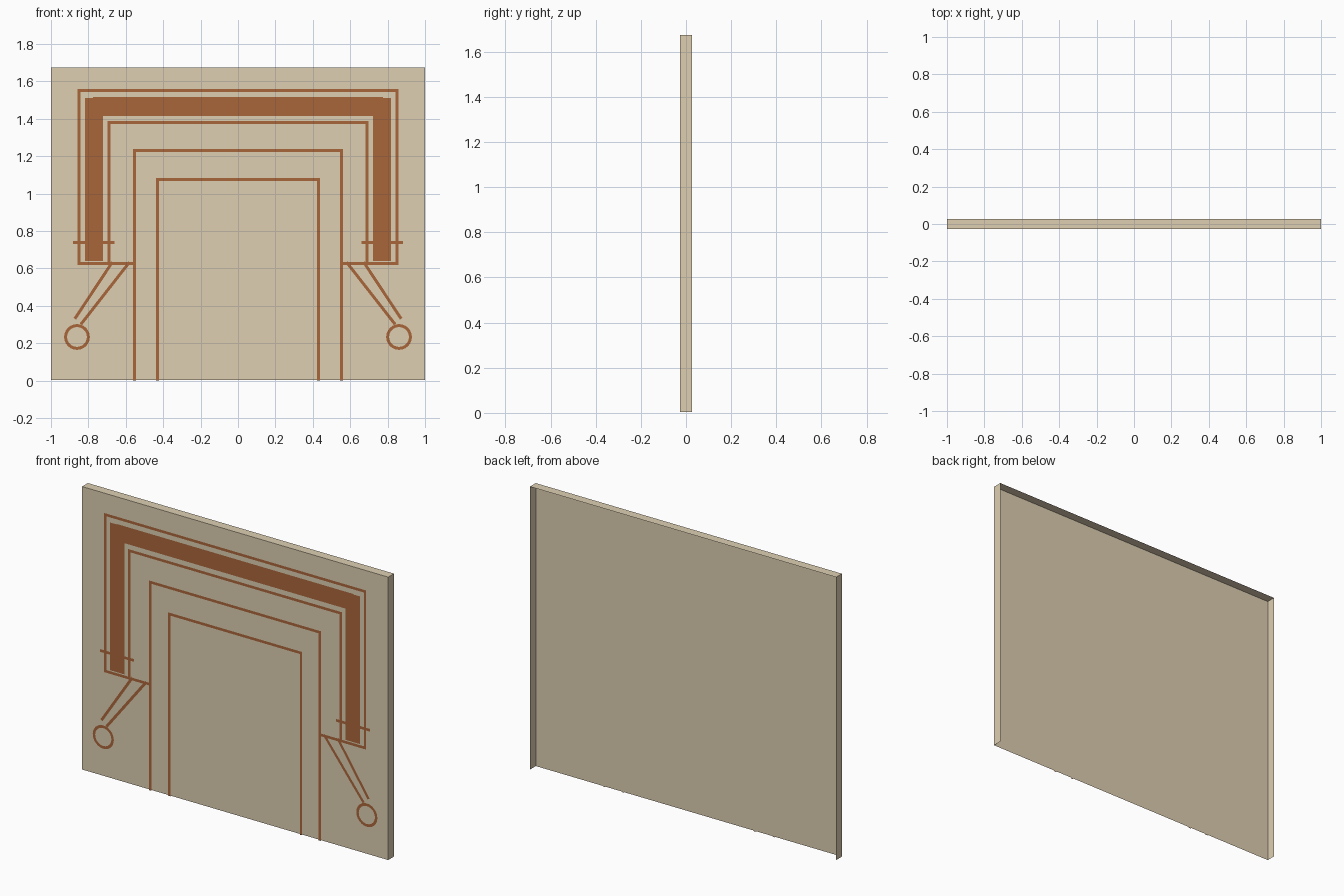
import bpy, bmesh, math
from mathutils import Vector

if "Cube" in bpy.data.objects:
    bpy.data.objects.remove(bpy.data.objects["Cube"])

PANEL_Y, LINE_Y, BACK_Y = -0.0265, -0.0275, 0.0275
BASE, TOP = 0.004, 1.675       # panel height range
W = 0.016                      # line width


def material(name, rgb):
    m = bpy.data.materials.new(name)
    m.diffuse_color = (*rgb, 1)
    m.use_nodes = True
    m.node_tree.nodes["Principled BSDF"].inputs["Base Color"].default_value = m.diffuse_color
    return m


tan = material("tan_plaster", (0.730, 0.624, 0.445))
brown = material("rust_brown", (0.402, 0.133, 0.044))


def face(bm, pts):
    bm.faces.new([bm.verts.new(p) for p in pts])


def stroke(bm, p, q, w=W, cap=W / 2):
    """Flat strip on the front of the panel from p to q (x, z), facing -y."""
    p, q = Vector(p), Vector(q)
    d = (q - p).normalized()
    n = Vector((-d.y, d.x)) * w / 2
    p, q = p - d * cap, q + d * cap
    face(bm, [(v.x, LINE_Y, v.y) for v in (p - n, q - n, q + n, p + n)])


def finish(name, bm, mat):
    me = bpy.data.meshes.new(name)
    bm.to_mesh(me)
    bm.free()
    me.materials.append(mat)
    ob = bpy.data.objects.new(name, me)
    bpy.context.collection.objects.link(ob)
    return ob


def lines(name, segments, **kw):
    bm = bmesh.new()
    for p, q in segments:
        stroke(bm, p, q, **kw)
    return finish(name, bm, brown)


def arch(name, x, top, bottom):
    lines(name, [((-x, bottom), (-x, top)), ((-x, top), (x, top)), ((x, top), (x, bottom))])


# hollow panel: front sheet, two sides and top, open at the back and bottom
bm = bmesh.new()
face(bm, [(-1, PANEL_Y, BASE), (1, PANEL_Y, BASE), (1, PANEL_Y, TOP), (-1, PANEL_Y, TOP)])
face(bm, [(1, PANEL_Y, BASE), (1, BACK_Y, BASE), (1, BACK_Y, TOP), (1, PANEL_Y, TOP)])
face(bm, [(-1, BACK_Y, BASE), (-1, PANEL_Y, BASE), (-1, PANEL_Y, TOP), (-1, BACK_Y, TOP)])
face(bm, [(-1, PANEL_Y, TOP), (1, PANEL_Y, TOP), (1, BACK_Y, TOP), (-1, BACK_Y, TOP)])
bmesh.ops.remove_doubles(bm, verts=bm.verts, dist=1e-5)
finish("panel", bm, tan)

# nested square arches
arch("outer_frame", 0.849, 1.550, 0.626)
arch("inner_frame", 0.691, 1.379, 0.626)
arch("opening_outer", 0.553, 1.230, 0.008)
arch("opening_inner", 0.431, 1.075, 0.008)

# solid band between the frames
lines("band_top", [((-0.775, 1.465), (0.775, 1.465))], w=0.1, cap=0)

for s, side in ((-1, "left"), (1, "right")):
    lines("band_" + side, [((s * 0.77, 0.640), (s * 0.77, 1.512))], w=0.096, cap=0)
    lines("foot_line_" + side, [((s * 0.849, 0.626), (s * 0.553, 0.626))])
    lines("cross_tick_" + side, [((s * 0.874, 0.739), (s * 0.668, 0.739))])
    # slanted arm with a ring at its end
    lines("arm_" + side, [((s * 0.676, 0.627), (s * 0.868, 0.337)),
                          ((s * 0.585, 0.627), (s * 0.835, 0.307))])
    bm = bmesh.new()
    N = 24
    ring = [(s * 0.861 + 0.061 * math.cos(math.tau * i / N),
             0.233 + 0.061 * math.sin(math.tau * i / N)) for i in range(N)]
    for i in range(N):
        stroke(bm, ring[i], ring[(i + 1) % N], cap=0.002)
    finish("ring_" + side, bm, brown)
